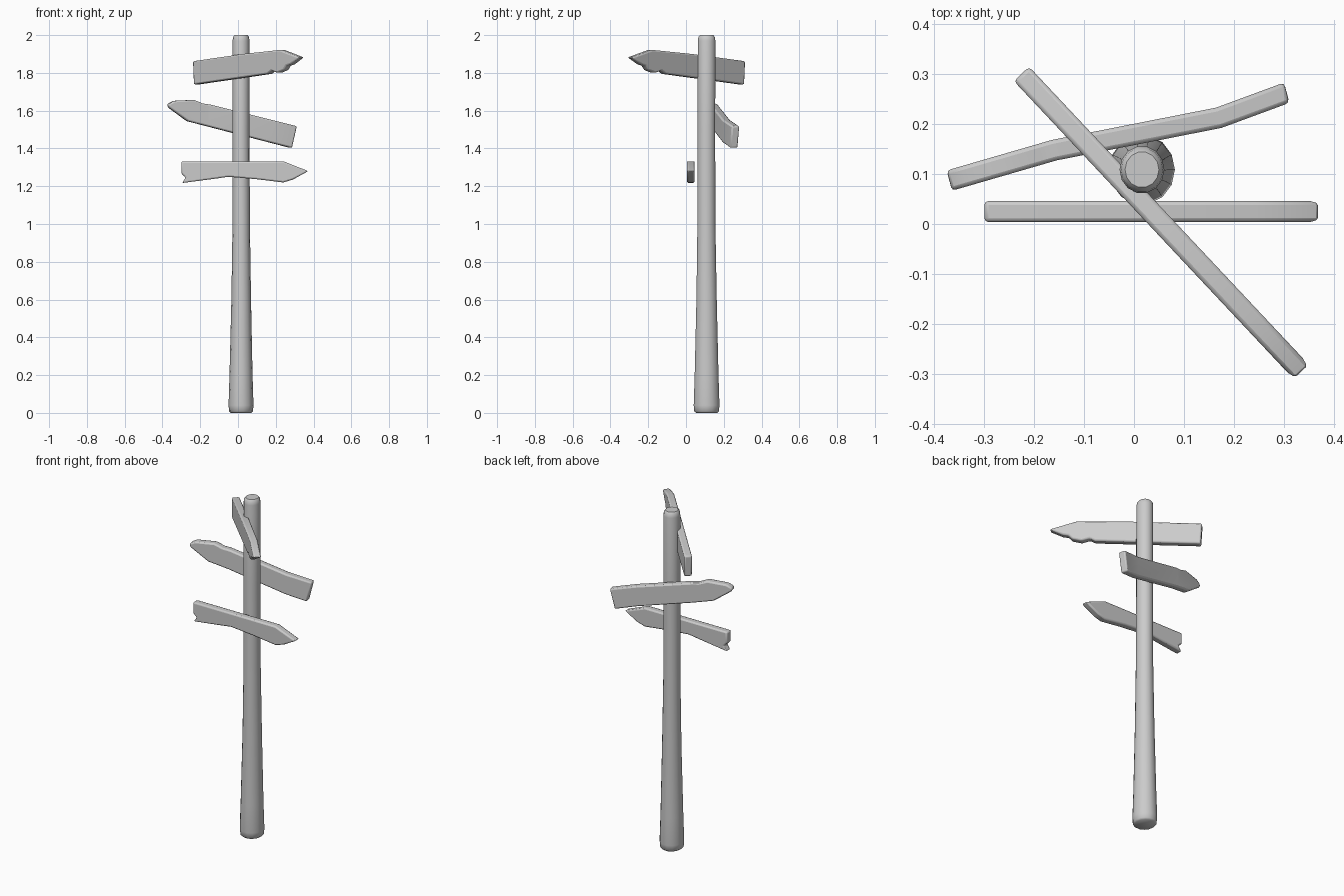
import bpy, bmesh, math
from mathutils import Vector

if "Cube" in bpy.data.objects:
    bpy.data.objects.remove(bpy.data.objects["Cube"])


def finish(bm, name):
    bmesh.ops.recalc_face_normals(bm, faces=bm.faces[:])
    me = bpy.data.meshes.new(name)
    bm.to_mesh(me)
    bm.free()
    ob = bpy.data.objects.new(name, me)
    bpy.context.collection.objects.link(ob)
    bpy.ops.object.select_all(action='DESELECT')
    bpy.context.view_layer.objects.active = ob
    ob.select_set(True)
    return ob


def board(name, outline, path, thick=0.042):
    """Plank: front outline (x, z) swept along a plan path of (x, y) points."""
    bm = bmesh.new()
    face = bm.faces.new([bm.verts.new((x, -0.5, z)) for x, z in outline])
    ext = bmesh.ops.extrude_face_region(bm, geom=[face])
    for v in ext['geom']:
        if isinstance(v, bmesh.types.BMVert):
            v.co.y = 0.5
    # cut across the plank wherever the path bends
    for x, _ in path[1:-1]:
        bmesh.ops.bisect_plane(bm, geom=bm.verts[:] + bm.edges[:] + bm.faces[:],
                               plane_co=(x, 0, 0), plane_no=(1, 0, 0))
    d = Vector(path[-1]) - Vector(path[0])
    n = Vector((-d.y, d.x)).normalized() * thick
    for v in bm.verts:
        i = max([k for k in range(len(path) - 1) if path[k][0] <= v.co.x] or [0])
        (x0, y0), (x1, y1) = path[i], path[i + 1]
        y = y0 + (y1 - y0) * (v.co.x - x0) / (x1 - x0)
        side = v.co.y
        v.co.x += n.x * side
        v.co.y = y + n.y * side
    ob = finish(bm, name)
    bev = ob.modifiers.new("soft_edges", 'BEVEL')
    bev.width = 0.008
    bev.segments = 2
    bev.limit_method = 'ANGLE'
    bev.angle_limit = math.radians(25)
    bpy.ops.object.shade_smooth_by_angle(angle=math.radians(40))
    return ob


# post: rings of (z, radius, centre x, centre y)
rings = [(0, 0.054, 0.016, 0.109), (0.008, 0.063, 0.016, 0.109), (0.04, 0.066, 0.016, 0.109),
         (0.2, 0.061, 0.016, 0.109), (0.6, 0.052, 0.017, 0.109), (1.0, 0.046, 0.017, 0.108),
         (1.5, 0.045, 0.016, 0.108), (1.97, 0.045, 0.016, 0.109), (1.99, 0.042, 0.016, 0.109),
         (2.0, 0.034, 0.016, 0.109)]
SIDES = 14
bm = bmesh.new()
loops = []
for z, r, cx, cy in rings:
    r_y = r * 1.06
    loops.append([bm.verts.new((cx + r * math.cos(2 * math.pi * k / SIDES),
                                cy + r_y * math.sin(2 * math.pi * k / SIDES), z))
                  for k in range(SIDES)])
for a, b in zip(loops, loops[1:]):
    for k in range(SIDES):
        j = (k + 1) % SIDES
        bm.faces.new((a[k], a[j], b[j], b[k]))
bm.faces.new(loops[0][::-1])
bm.faces.new(loops[-1])
finish(bm, "post")
bpy.ops.object.shade_smooth_by_angle(angle=math.radians(45))

# lowest board, points right, chipped left end
board("lower_board",
      [(-0.30, 1.332), (-0.30, 1.267), (-0.277, 1.246), (-0.297, 1.217), (-0.12, 1.24),
       (-0.05, 1.25), (0.10, 1.237), (0.24, 1.22), (0.29, 1.235), (0.372, 1.28), (0.24, 1.332)],
      [(-0.30, 0.025), (0.37, 0.025)])

# middle board, points left, slightly warped
board("middle_board",
      [(-0.372, 1.635), (-0.34, 1.652), (-0.235, 1.657), (-0.19, 1.638), (-0.15, 1.632),
       (0.308, 1.518), (0.282, 1.402), (-0.27, 1.545), (-0.368, 1.617)],
      [(-0.367, 0.088), (-0.16, 0.148), (0.17, 0.213), (0.303, 0.262)])

# top board, turned diagonally, split near the point
board("upper_board",
      [(-0.226, 1.862), (0.035, 1.90), (0.236, 1.922), (0.338, 1.882), (0.29, 1.845),
       (0.268, 1.838), (0.255, 1.815), (0.22, 1.80), (0.19, 1.812), (0.17, 1.795),
       (-0.221, 1.738)],
      [(-0.22, 0.295), (0.335, -0.296)])
